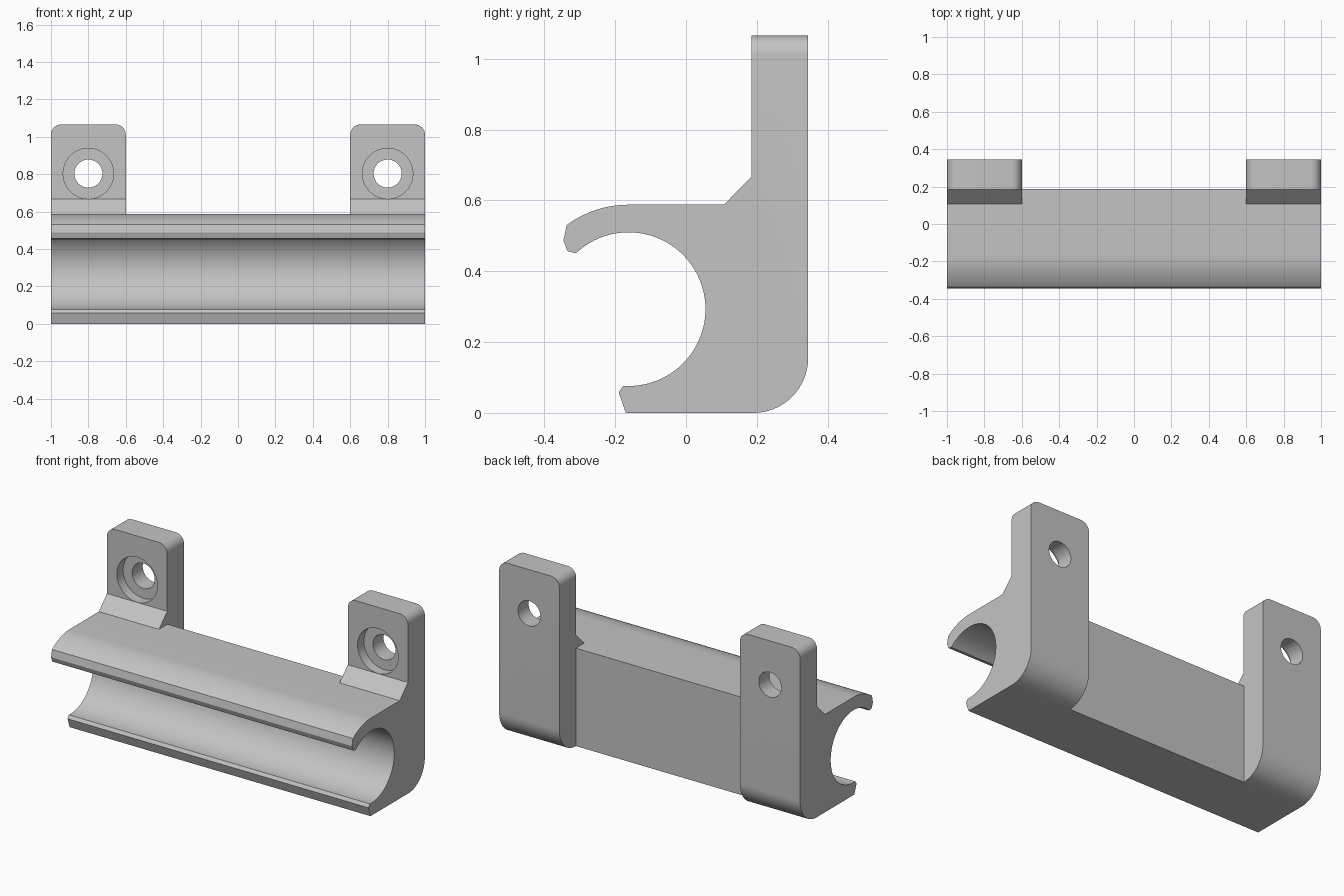
import bpy, bmesh, math

if "Cube" in bpy.data.objects:
    bpy.data.objects.remove(bpy.data.objects["Cube"])

grey = bpy.data.materials.new("plain grey")
grey.use_nodes = True
colour = (0.55, 0.55, 0.55, 1)
grey.diffuse_color = colour
grey.node_tree.nodes["Principled BSDF"].inputs["Base Color"].default_value = colour

BACK, TOP, RAIL_TOP, TAB_FRONT = 0.345, 1.066, 0.588, 0.185
TUBE_Y, TUBE_Z = -0.162, 0.293


def arc(cy, cz, r, start, end, n):
    """Points on an arc in the side plane, angles in degrees."""
    angles = [math.radians(start + (end - start) * i / n) for i in range(n + 1)]
    return [(cy + r * math.cos(a), cz + r * math.sin(a)) for a in angles]


def extrude_x(name, profile, half):
    """Closed side profile stretched from -half to +half along x."""
    bm = bmesh.new()
    face = bm.faces.new([bm.verts.new((-half, y, z)) for y, z in profile])
    out = bmesh.ops.extrude_face_region(bm, geom=[face])
    moved = [v for v in out["geom"] if isinstance(v, bmesh.types.BMVert)]
    bmesh.ops.translate(bm, verts=moved, vec=(2 * half, 0, 0))
    bmesh.ops.recalc_face_normals(bm, faces=bm.faces)
    mesh = bpy.data.meshes.new(name)
    bm.to_mesh(mesh)
    bm.free()
    obj = bpy.data.objects.new(name, mesh)
    bpy.context.collection.objects.link(obj)
    return obj


def cut(target, cutter):
    """Subtract the cutter, then remove it."""
    bpy.context.view_layer.objects.active = target
    mod = target.modifiers.new("cut", "BOOLEAN")
    mod.operation, mod.solver, mod.object = "DIFFERENCE", "EXACT", cutter
    bpy.ops.object.modifier_apply(modifier=mod.name)
    bpy.data.objects.remove(cutter)


# Whole side outline: base, rounded back corner, tab, chamfer, hooked lip, tube channel
outline = [(-0.17, 0)]
outline += arc(BACK - 0.155, 0.155, 0.155, -90, 0, 16)
outline += [(BACK, TOP), (TAB_FRONT, TOP), (TAB_FRONT, 0.667), (0.107, RAIL_TOP)]
outline += arc(TUBE_Y, TUBE_Z, RAIL_TOP - TUBE_Z, 90, 126.4, 10)
outline += [(-0.346, 0.487), (-0.335, 0.457)]
outline += arc(TUBE_Y, TUBE_Z, 0.217, 133.3, -94, 56)
outline += [(-0.19, 0.058)]
holder = extrude_x("tube_holder", outline, 1)

# Clear the middle so only the two end brackets stand behind and above the rail
gap = [(0.188, -0.2), (0.6, -0.2), (0.6, 1.3), (0.05, 1.3), (0.05, RAIL_TOP), (0.188, RAIL_TOP)]
cut(holder, extrude_x("gap_cutter", gap, 0.6))

# Round the upper corners of the tabs
bm = bmesh.new()
bm.from_mesh(holder.data)
corners = [e for e in bm.edges
           if all(v.co.z > TOP - 0.001 for v in e.verts)
           and abs(e.verts[0].co.x - e.verts[1].co.x) < 0.001]
bmesh.ops.bevel(bm, geom=corners, offset=0.055, segments=8, profile=0.5, affect="EDGES")
bm.to_mesh(holder.data)
bm.free()

# Counterbored screw holes
for side in (-1, 1):
    for radius, y_start, y_end in ((0.075, 0.1, 0.5), (0.135, 0.1, TAB_FRONT + 0.06)):
        bpy.ops.mesh.primitive_cylinder_add(
            vertices=48, radius=radius, depth=y_end - y_start,
            location=(side * 0.8, (y_start + y_end) / 2, 0.803),
            rotation=(math.pi / 2, 0, 0))
        cut(holder, bpy.context.object)

holder.data.materials.clear()
holder.data.materials.append(grey)
for poly in holder.data.polygons:
    poly.material_index = 0
bpy.ops.object.select_all(action="DESELECT")
holder.select_set(True)
bpy.context.view_layer.objects.active = holder
bpy.ops.object.shade_smooth_by_angle(angle=math.radians(25))
